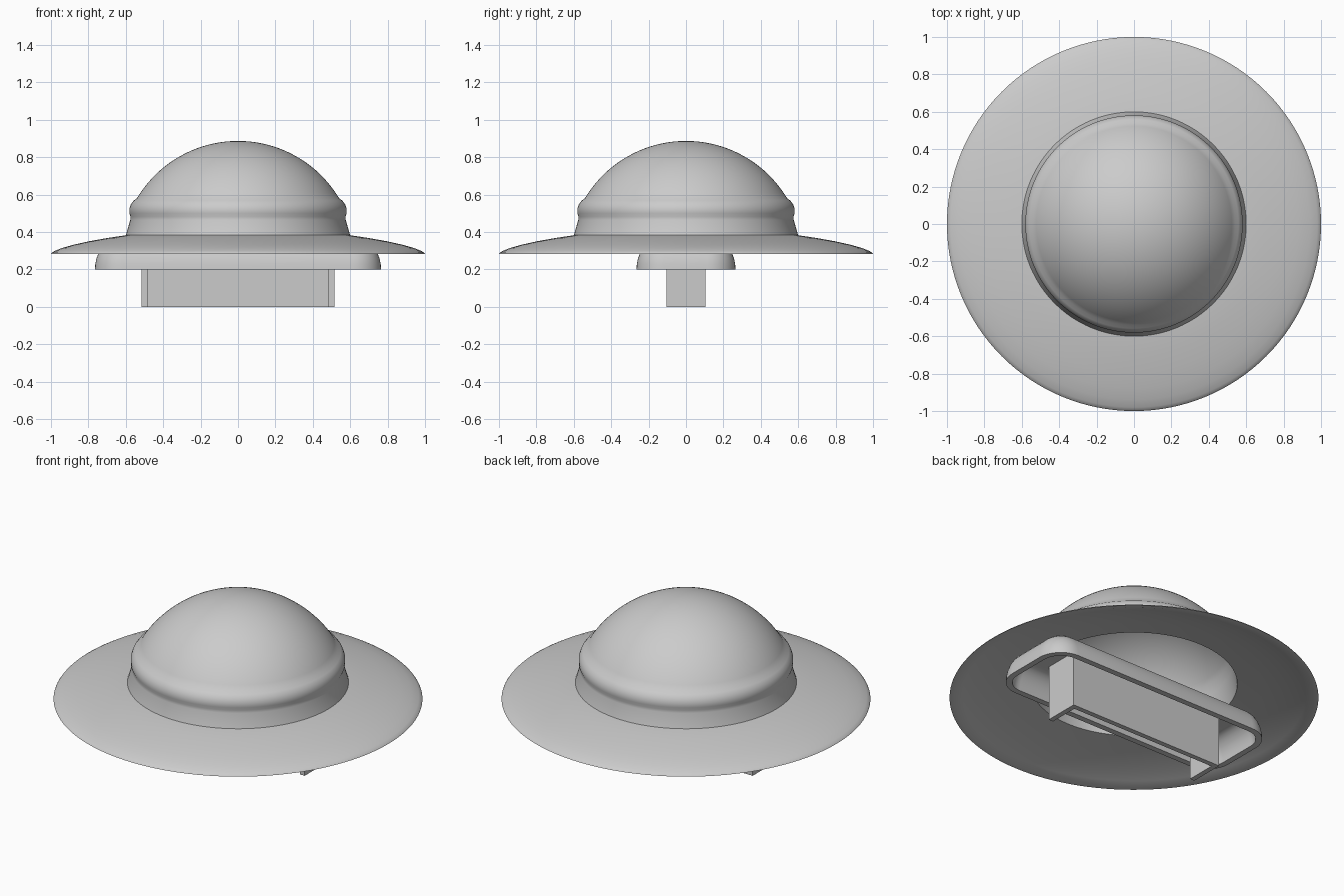
import bpy, bmesh, math

cube = bpy.data.objects.get("Cube")
if cube:
    bpy.data.objects.remove(cube, do_unlink=True)

grey = bpy.data.materials.new("plain grey")
grey.use_nodes = True
colour = (0.6, 0.6, 0.6, 1)
grey.diffuse_color = colour
grey.node_tree.nodes["Principled BSDF"].inputs["Base Color"].default_value = colour


def finish(name, bm, angle=None):
    """Turn a bmesh into a named object, smooth when an angle is given."""
    bmesh.ops.remove_doubles(bm, verts=bm.verts, dist=1e-5)
    bmesh.ops.recalc_face_normals(bm, faces=bm.faces)
    mesh = bpy.data.meshes.new(name)
    bm.to_mesh(mesh)
    bm.free()
    mesh.materials.append(grey)
    obj = bpy.data.objects.new(name, mesh)
    bpy.context.collection.objects.link(obj)
    if angle:
        bpy.ops.object.select_all(action='DESELECT')
        obj.select_set(True)
        bpy.context.view_layer.objects.active = obj
        bpy.ops.object.shade_smooth_by_angle(angle=math.radians(angle))
    return obj


def lathe(name, profile, closed, steps=128):
    """Revolve an (r, z) profile around the z axis."""
    bm = bmesh.new()
    verts = [bm.verts.new((r, 0, z)) for r, z in profile]
    edges = [bm.edges.new(pair) for pair in zip(verts, verts[1:])]
    if closed:
        edges.append(bm.edges.new((verts[-1], verts[0])))
    bmesh.ops.spin(bm, geom=verts + edges, cent=(0, 0, 0), axis=(0, 0, 1),
                   angle=math.tau, steps=steps)
    return finish(name, bm, 32)


def cap(radius, centre, r_end, count=20):
    """Spherical cap profile from the apex out to r_end."""
    end = math.asin(r_end / radius)
    return [(radius * math.sin(end * i / count), centre + radius * math.cos(end * i / count))
            for i in range(count + 1)]


def rounded_loop(hx, hy, radius, segments=10):
    """Rounded rectangle outline."""
    points = []
    for quarter, (sx, sy) in enumerate(((1, 1), (-1, 1), (-1, -1), (1, -1))):
        for i in range(segments + 1):
            a = math.pi / 2 * (quarter + i / segments)
            points.append((sx * (hx - radius) + radius * math.cos(a),
                           sy * (hy - radius) + radius * math.sin(a)))
    return points


# Hollow crown: domed top, rolled band and flared foot
band = [(0.558, 0.568), (0.573, 0.548), (0.581, 0.525), (0.581, 0.5), (0.575, 0.482),
        (0.576, 0.465), (0.6, 0.382)]
outer = cap(0.63, 0.257, 0.54) + band
inner = cap(0.6, 0.257, 0.52) + [(0.535, 0.5), (0.56, 0.367)]
lathe("crown", outer + inner[::-1], False)

# Thin curved brim with an opening under the crown
brim = [(0.56, 0.386), (0.6, 0.383), (0.7, 0.368), (0.8, 0.35), (0.88, 0.332), (0.94, 0.315),
        (0.98, 0.299), (0.995, 0.29), (1, 0.283), (0.975, 0.283), (0.93, 0.298),
        (0.87, 0.314), (0.8, 0.33), (0.7, 0.348), (0.56, 0.367)]
lathe("brim", brim, True)

# Cushion-shaped mounting tray, open below
bm = bmesh.new()
loops = []


def add_tray_shell(hx, hy, corner, height, inset):
    rings = []
    for i in range(9):
        a = math.pi / 2 * i / 8
        shrink = inset * (1 - math.cos(a))
        outline = rounded_loop(hx - shrink, hy - shrink, corner - shrink)
        rings.append([bm.verts.new((x, y, 0.2 + height * math.sin(a))) for x, y in outline])
    return rings


shells = [add_tray_shell(0.765, 0.265, 0.15, 0.155, 0.11),
          add_tray_shell(0.73, 0.23, 0.115, 0.13, 0.09)]
for rings in shells:
    loops += list(zip(rings, rings[1:]))
    bm.faces.new(rings[-1])
loops.append((shells[0][0], shells[1][0]))
for low, high in loops:
    for i in range(len(low)):
        j = (i + 1) % len(low)
        bm.faces.new((low[i], low[j], high[j], high[i]))
finish("mounting_tray", bm, 40)

# Channel-shaped foot, open towards the front
bm = bmesh.new()
plan = [(-0.515, -0.105), (-0.485, -0.105), (-0.485, 0.075), (0.485, 0.075),
        (0.485, -0.105), (0.515, -0.105), (0.515, 0.105), (-0.515, 0.105)]
base = bm.faces.new([bm.verts.new((x, y, 0)) for x, y in plan])
top = bmesh.ops.extrude_face_region(bm, geom=[base])["geom"]
bmesh.ops.translate(bm, vec=(0, 0, 0.34),
                    verts=[v for v in top if isinstance(v, bmesh.types.BMVert)])
finish("channel_foot", bm)
